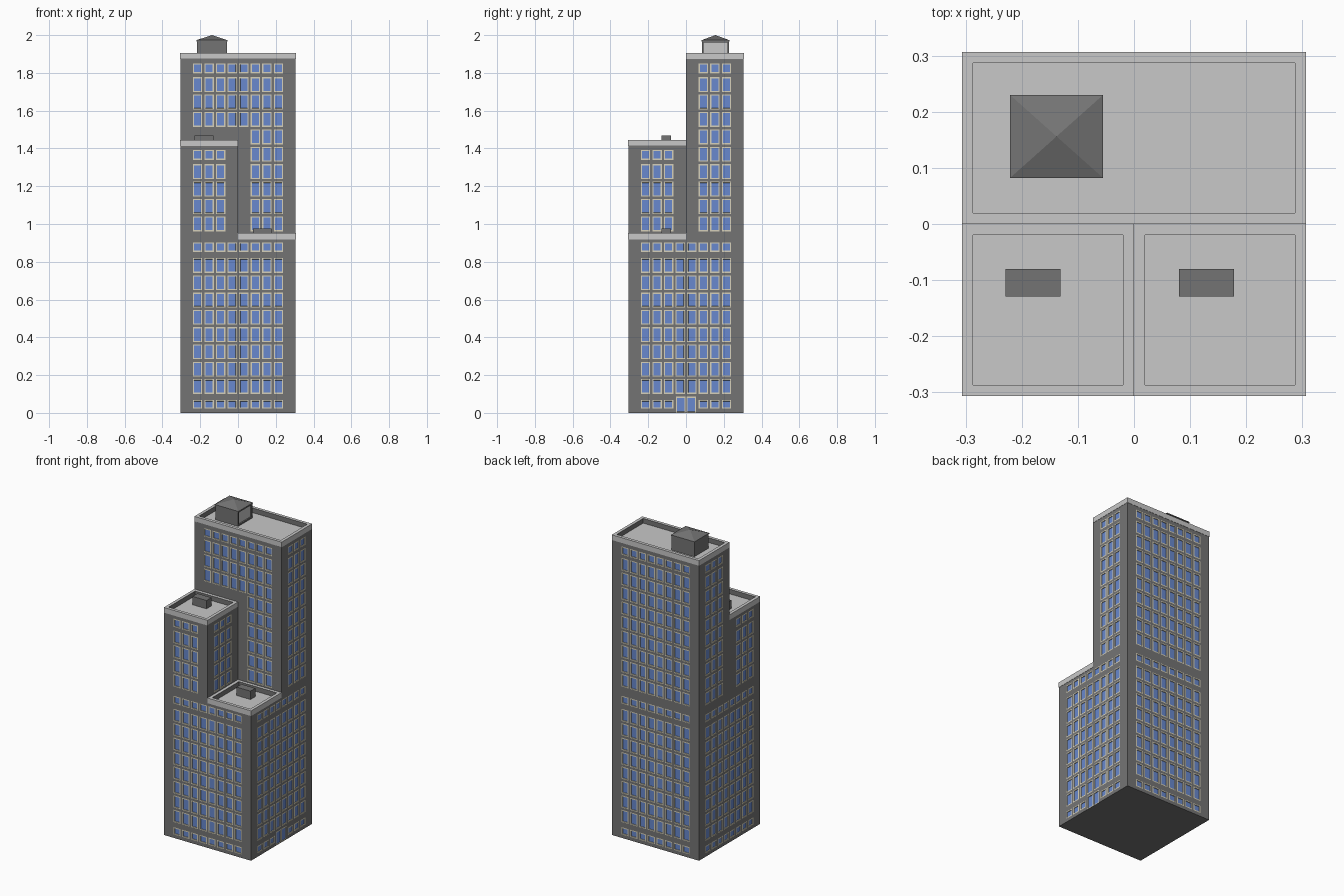
import bpy, bmesh
from mathutils import Vector

if "Cube" in bpy.data.objects:
    bpy.data.objects.remove(bpy.data.objects["Cube"])


def material(name, color):
    m = bpy.data.materials.new(name)
    m.diffuse_color = (*color, 1)
    m.use_nodes = True
    m.node_tree.nodes["Principled BSDF"].inputs["Base Color"].default_value = m.diffuse_color
    return m


MATS = [material("dark grey wall", (0.175, 0.175, 0.175)),
        material("light grey trim", (0.58, 0.58, 0.58)),
        material("blue glass", (0.14, 0.25, 0.62)),
        material("cream frame", (0.68, 0.64, 0.50))]
WALL, TRIM, GLASS, FRAME = range(4)
H = 0.305


def finish(bm, name):
    me = bpy.data.meshes.new(name)
    bm.to_mesh(me)
    bm.free()
    for m in MATS:
        me.materials.append(m)
    ob = bpy.data.objects.new(name, me)
    bpy.context.collection.objects.link(ob)
    return ob


# Window layout: eight columns, rows of full windows with half rows at the ends
COLS = [((i - 3.5) * 0.0613 - 0.025, (i - 3.5) * 0.0613 + 0.025) for i in range(8)]
LOW = [(0.022, 0.068)] + [(0.101 + i * 0.0915, 0.179 + i * 0.0915) for i in range(8)] + [(0.853, 0.902)]
HIGH = [(0.961 + i * 0.0922, 1.04 + i * 0.0922) for i in range(9)] + [(1.798, 1.85)]
MID = HIGH[:4] + [(1.34, 1.392)]
DIRS = {"front": (1, 0), "right": (0, 1), "back": (-1, 0), "left": (0, -1)}


def wall(bm, side, off, u0, u1, z0, z1, cols=(), rows=()):
    """Flat wall split into cells; cells at column x row become framed windows."""
    u = Vector((*DIRS[side], 0))
    n = u.cross(Vector((0, 0, 1)))
    rows = [r for r in rows if r[0] >= z0 and r[1] <= z1]
    us = sorted({u0, u1, *[v for c in cols for v in c]})
    zs = sorted({z0, z1, *[v for r in rows for v in r]})
    wins = []
    for a, b in zip(us, us[1:]):
        for c, d in zip(zs, zs[1:]):
            pts = [(a, c), (b, c), (b, d), (a, d)]
            f = bm.faces.new([bm.verts.new(n * off + u * p + Vector((0, 0, q))) for p, q in pts])
            if (a, b) in cols and (c, d) in rows:
                wins.append(f)
    bm.normal_update()
    if wins:
        for thick, depth in ((0.006, 0.0), (0.0004, -0.004)):
            r = bmesh.ops.inset_individual(bm, faces=wins, thickness=thick, depth=depth,
                                           use_even_offset=True)
            for f in r["faces"]:
                f.material_index = FRAME
        for f in wins:
            f.material_index = GLASS


# Lower block, with the entrance on the right side
bm = bmesh.new()
for s in ("front", "back", "left"):
    wall(bm, s, H, -H, H, 0, 0.925, COLS, LOW)
wall(bm, "right", H, -H, H, 0.09, 0.925, COLS, LOW)
wall(bm, "right", H, -H, -0.057, 0, 0.09, COLS[:3], LOW)
wall(bm, "right", H, 0.057, H, 0, 0.09, COLS[5:], LOW)
wall(bm, "right", H, -0.057, 0.057, 0, 0.09, [(-0.053, -0.002), (0.002, 0.053)], [(0, 0.086)])
bm.faces.new([bm.verts.new((x, y, 0)) for x, y in ((-H, -H), (-H, H), (H, H), (H, -H))])
finish(bm, "lower_block")

# Middle tower at front left
bm = bmesh.new()
wall(bm, "front", H, -H, 0, 0.925, 1.415, COLS[:3], MID)
wall(bm, "right", 0, -H, 0, 0.925, 1.415, COLS[:3], MID)
wall(bm, "left", H, 0, H, 0.925, 1.415, COLS[5:], MID)
finish(bm, "middle_tower")

# Main tower across the back
bm = bmesh.new()
wall(bm, "back", H, -H, H, 0.925, 1.875, COLS, HIGH)
wall(bm, "right", H, 0, H, 0.925, 1.875, COLS[5:], HIGH)
wall(bm, "left", H, -H, 0, 0.925, 1.875, COLS[:3], HIGH)
wall(bm, "front", 0, -H, H, 1.505, 1.875, COLS, HIGH)
wall(bm, "front", 0, 0, H, 0.925, 1.505, COLS[5:], HIGH)
wall(bm, "front", 0, -H, 0, 1.415, 1.505)
finish(bm, "main_tower")


def box(bm, x0, x1, y0, y1, z0, z1):
    vs = bmesh.ops.create_cube(bm, size=1)["verts"]
    for v in vs:
        v.co = Vector(((x0 + x1) / 2 + v.co.x * (x1 - x0), (y0 + y1) / 2 + v.co.y * (y1 - y0),
                       (z0 + z1) / 2 + v.co.z * (z1 - z0)))
    bm.normal_update()


def face_toward(bm, d):
    return max(bm.faces, key=lambda f: f.normal.dot(Vector(d)) + 0.1 * f.calc_center_median().dot(Vector(d)))


def roof(name, x0, x1, y0, y1, z):
    """Light parapet with a sunken light floor and dark inner walls."""
    bm = bmesh.new()
    box(bm, x0, x1, y0, y1, z - 0.033, z)
    for f in bm.faces:
        f.material_index = TRIM
    top = [face_toward(bm, (0, 0, 1))]
    bmesh.ops.inset_individual(bm, faces=top, thickness=0.028, depth=0)
    r = bmesh.ops.inset_individual(bm, faces=top, thickness=0.0001, depth=-0.03)
    for f in r["faces"]:
        f.material_index = WALL
    finish(bm, name)


E = 0.3065
roof("low_roof", 0, E, -E, 0, 0.952)
roof("middle_roof", -E, 0, -E, 0, 1.445)
roof("main_roof", -E, E, 0, E, 1.906)

# Small rooftop vents
for name, x, z in (("low_vent", 0.08, 0.922), ("middle_vent", -0.229, 1.415)):
    bm = bmesh.new()
    box(bm, x, x + 0.098, -0.129, -0.08, z, z + 0.053)
    finish(bm, name)

# Penthouse with a recessed light panel on its right side
bm = bmesh.new()
box(bm, -0.217, -0.058, 0.085, 0.227, 1.876, 1.97)
side = [face_toward(bm, (1, 0, 0))]
bmesh.ops.inset_individual(bm, faces=side, thickness=0.012, depth=0)
bmesh.ops.inset_individual(bm, faces=side, thickness=0.0001, depth=-0.008)
side[0].material_index = TRIM
finish(bm, "penthouse")

# Pyramid cap on the penthouse
bm = bmesh.new()
box(bm, -0.221, -0.055, 0.082, 0.23, 1.967, 1.973)
top = face_toward(bm, (0, 0, 1))
apex = bmesh.ops.poke(bm, faces=[top])["verts"][0]
apex.co.z = 2.0
finish(bm, "penthouse_cap")
